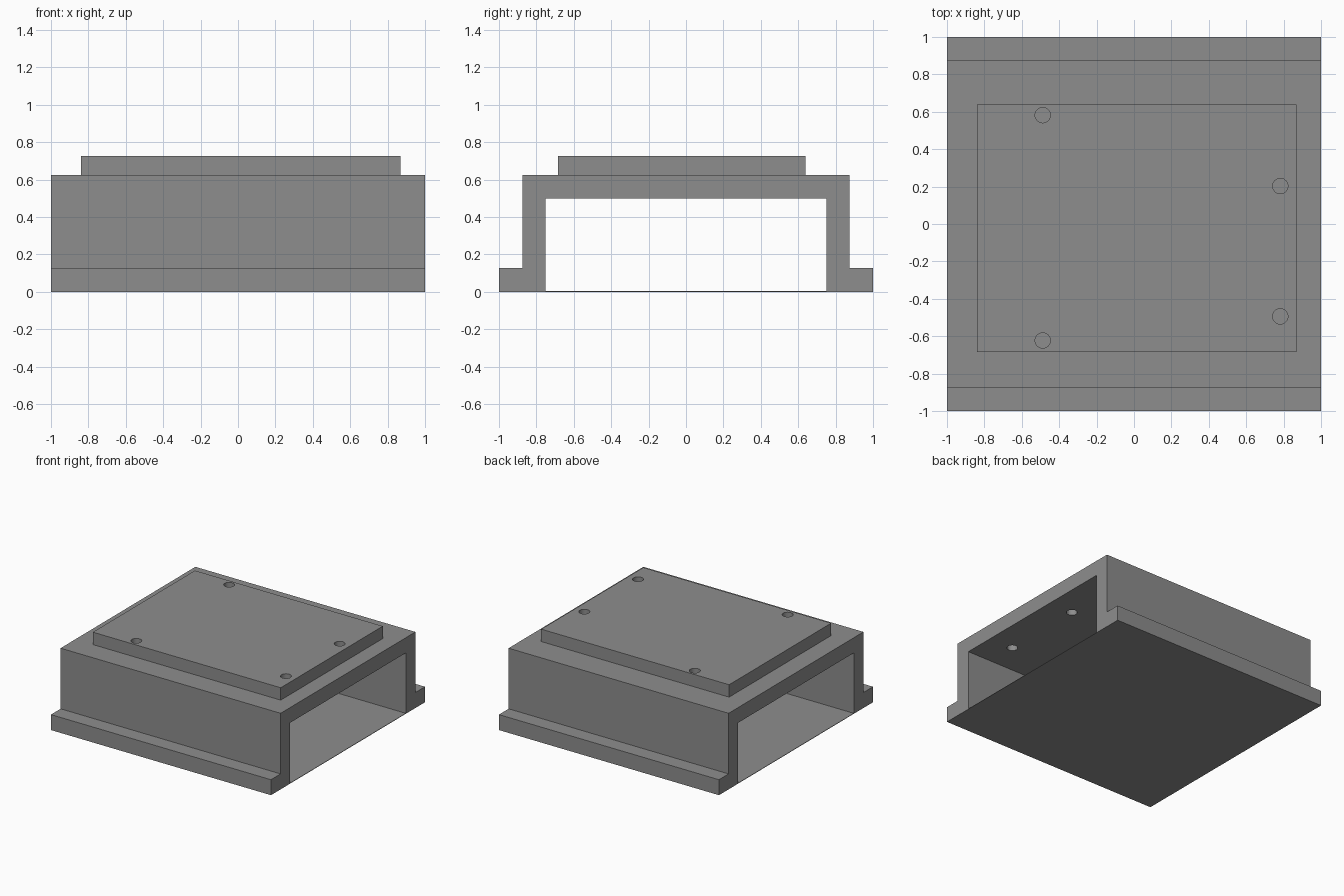
import bpy, bmesh

if "Cube" in bpy.data.objects:
    bpy.data.objects.remove(bpy.data.objects["Cube"])

grey = bpy.data.materials.new("mid grey")
grey.diffuse_color = (0.27, 0.27, 0.27, 1)
grey.use_nodes = True
grey.node_tree.nodes["Principled BSDF"].inputs["Base Color"].default_value = grey.diffuse_color


def make_object(name, bm):
    bmesh.ops.recalc_face_normals(bm, faces=bm.faces)
    mesh = bpy.data.meshes.new(name)
    bm.to_mesh(mesh)
    bm.free()
    mesh.materials.append(grey)
    obj = bpy.data.objects.new(name, mesh)
    bpy.context.collection.objects.link(obj)
    return obj


def box(name, low, high):
    bm = bmesh.new()
    bmesh.ops.create_cube(bm, size=1)
    for v in bm.verts:
        v.co = [low[i] if v.co[i] < 0 else high[i] for i in range(3)]
    return make_object(name, bm)


# Flanged channel housing: half profile (y, z) mirrored and extruded along x
half = [(0.75, 0.5), (0.75, 0), (1, 0), (1, 0.127), (0.875, 0.127), (0.875, 0.625)]
profile = half + [(-y, z) for y, z in reversed(half)]
bm = bmesh.new()
face = bm.faces.new([bm.verts.new((-1, y, z)) for y, z in profile])
ext = bmesh.ops.extrude_face_region(bm, geom=[face])
bmesh.ops.translate(bm, vec=(2, 0, 0),
                    verts=[g for g in ext["geom"] if isinstance(g, bmesh.types.BMVert)])
housing = make_object("housing", bm)

# Thin floor sheet between the legs
box("floor_sheet", (-1, -0.75, 0), (1, 0.75, 0.004))

# Raised mounting plate on the roof
plate = box("mounting_plate", (-0.84, -0.685, 0.625), (0.868, 0.64, 0.727))

# Four screw holes through plate and roof
bm = bmesh.new()
for x, y in [(-0.488, 0.582), (-0.488, -0.623), (0.782, 0.203), (0.782, -0.494)]:
    made = bmesh.ops.create_cone(bm, cap_ends=True, segments=32, radius1=0.041,
                                 radius2=0.041, depth=0.5)
    bmesh.ops.translate(bm, verts=made["verts"], vec=(x, y, 0.62))
cutter = make_object("hole_cutter", bm)
cutter.hide_render = True
cutter.hide_viewport = True

for part in (housing, plate):
    mod = part.modifiers.new("screw_holes", "BOOLEAN")
    mod.operation = "DIFFERENCE"
    mod.solver = "EXACT"
    mod.object = cutter
